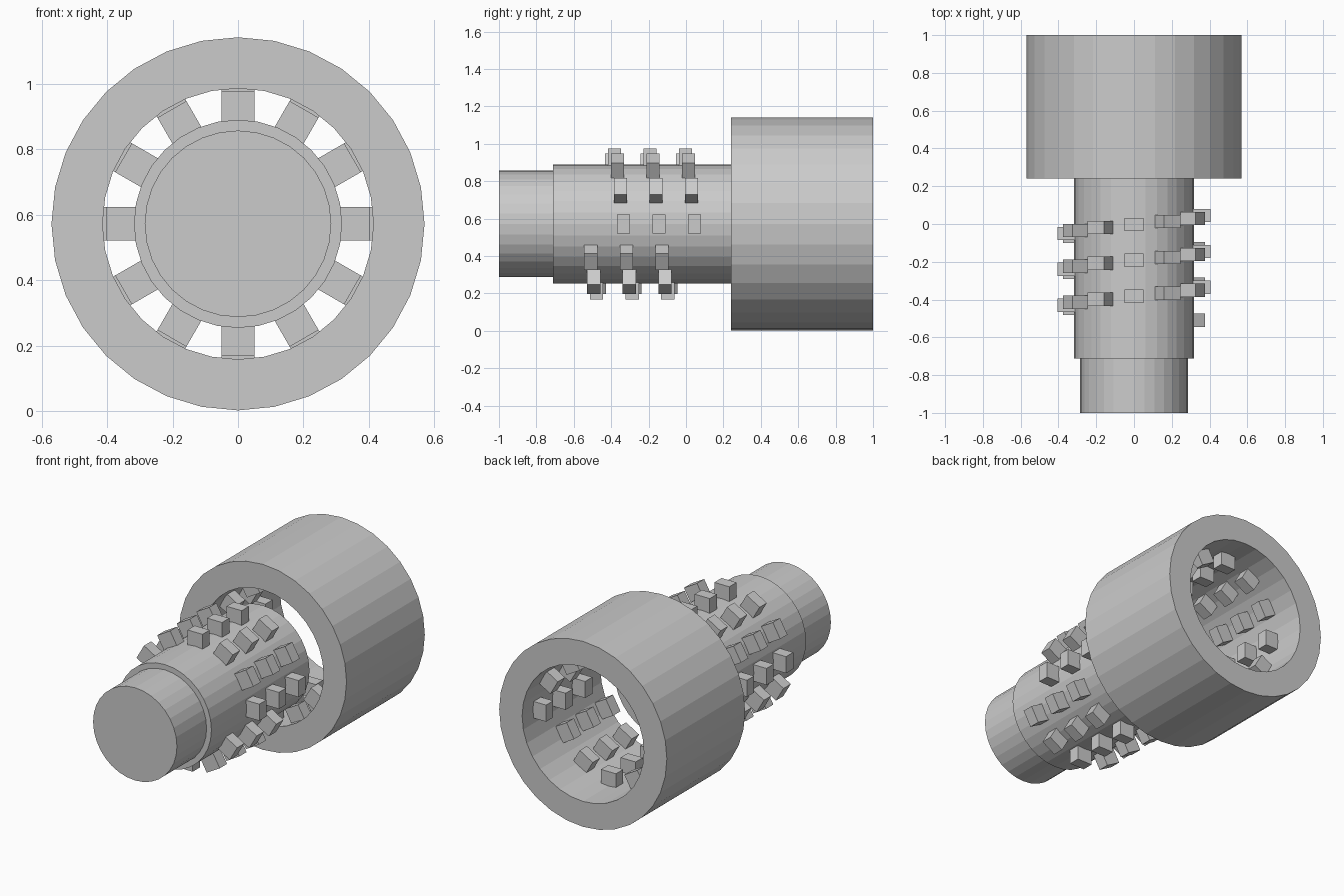
import bpy, bmesh, math
from mathutils import Matrix, Vector

if "Cube" in bpy.data.objects:
    bpy.data.objects.remove(bpy.data.objects["Cube"])

CZ = 0.572      # height of the common axis
SIDES = 32


def finish(name, bm):
    bmesh.ops.recalc_face_normals(bm, faces=bm.faces)
    me = bpy.data.meshes.new(name)
    bm.to_mesh(me)
    bm.free()
    ob = bpy.data.objects.new(name, me)
    ob.location.z = CZ
    bpy.context.collection.objects.link(ob)
    return ob


def lathe(name, profile, closed):
    """Turn (radius, y) points around the y axis; open profiles get end caps."""
    bm = bmesh.new()
    loops = []
    for r, y in profile:
        loops.append([bm.verts.new((r * math.cos(a), y, r * math.sin(a)))
                      for a in (2 * math.pi * i / SIDES for i in range(SIDES))])
    pairs = list(zip(loops, loops[1:]))
    if closed:
        pairs.append((loops[-1], loops[0]))
    else:
        bm.faces.new(loops[0])
        bm.faces.new(loops[-1])
    for a, b in pairs:
        for i in range(SIDES):
            j = (i + 1) % SIDES
            bm.faces.new((a[i], a[j], b[j], b[i]))
    return finish(name, bm)


def helix_lugs(name, r0, r1, y_start, rows=3, count=12, pitch=0.19):
    """Blocks placed along a helix, running towards -y."""
    bm = bmesh.new()
    size = Matrix.Diagonal((r1 - r0, 0.07, 0.102, 1))
    for k in range(rows * count):
        turn = Matrix.Rotation(-2 * math.pi * k / count, 4, 'Y')
        pos = Vector(((r0 + r1) / 2, y_start - pitch * k / count, 0))
        bmesh.ops.create_cube(bm, size=1, matrix=turn @ Matrix.Translation(pos) @ size)
    return finish(name, bm)


# stepped shaft
lathe("shaft", [(0.285, -1), (0.285, -0.712), (0.318, -0.712), (0.318, 0.24)], False)
# outer sleeve with open bore
lathe("sleeve", [(0.57, 0.24), (0.57, 1), (0.414, 1), (0.414, 0.24)], True)
# interrupted threads: outside the shaft and inside the sleeve
helix_lugs("shaft_lugs", 0.31, 0.404, 0.045)
helix_lugs("sleeve_lugs", 0.325, 0.417, 0.86)
